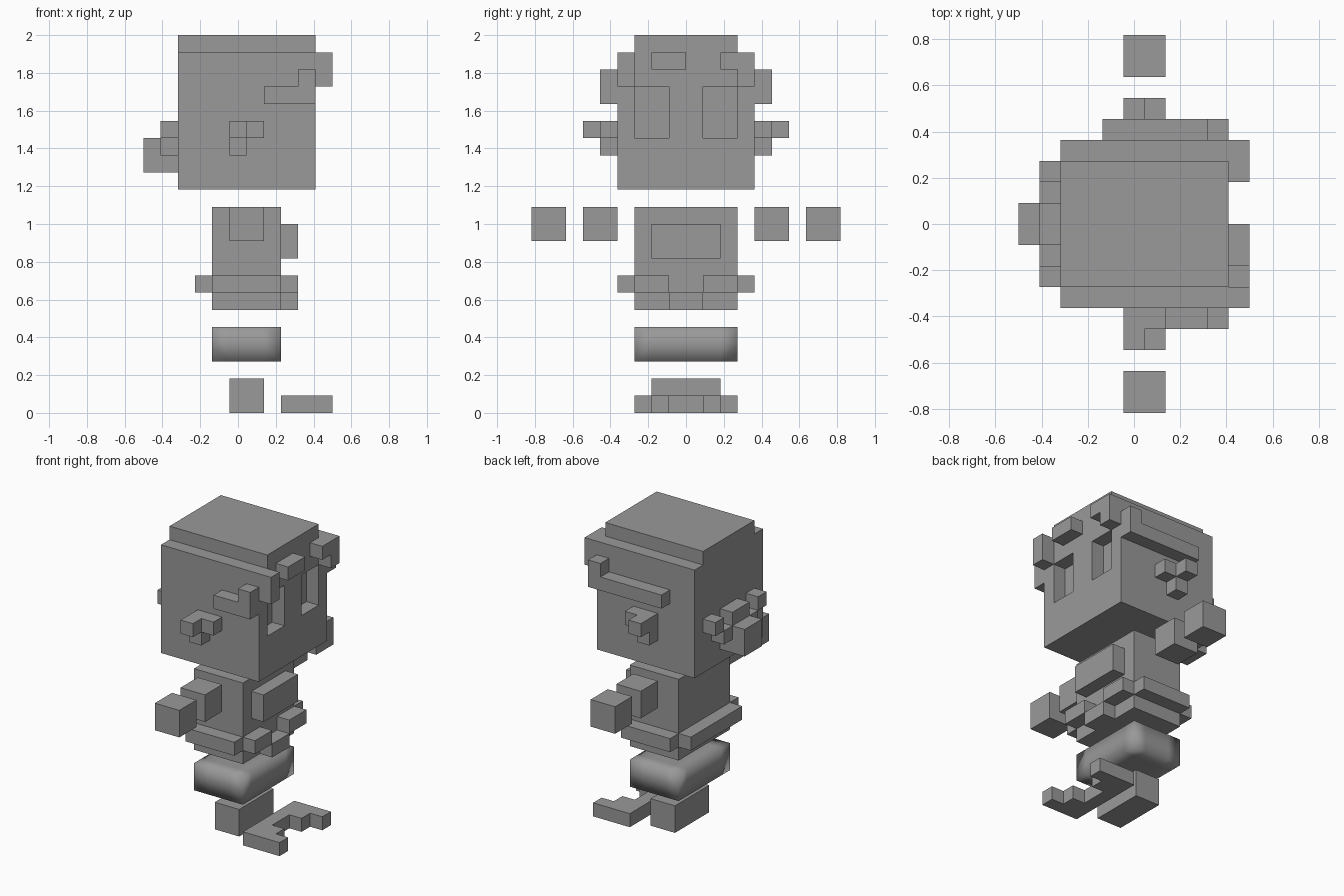
import bpy, bmesh, math

if "Cube" in bpy.data.objects:
    bpy.data.objects.remove(bpy.data.objects["Cube"])

U = 1 / 11  # one block

mat = bpy.data.materials.new("grey")
mat.diffuse_color = (0.32, 0.32, 0.32, 1)
mat.use_nodes = True
mat.node_tree.nodes["Principled BSDF"].inputs["Base Color"].default_value = mat.diffuse_color


def cells(boxes):
    """Unit blocks filling boxes given as (x0, x1, y0, y1, z0, z1)."""
    return {(x, y, z) for x0, x1, y0, y1, z0, z1 in boxes
            for x in range(x0, x1) for y in range(y0, y1) for z in range(z0, z1)}


def part(name, boxes, cuts=(), smooth=False):
    """Blocky part: only the outer skin of the joined boxes is built."""
    solid = cells(boxes) - cells(cuts)
    bm = bmesh.new()
    verts = {}

    def vert(p):
        if p not in verts:
            verts[p] = bm.verts.new(((p[0] - 0.5) * U, p[1] * U, p[2] * U))
        return verts[p]

    for c in solid:
        for axis in range(3):
            for side in (0, 1):
                n = list(c)
                n[axis] += 2 * side - 1
                if tuple(n) in solid:
                    continue
                a, b = (axis + 1) % 3, (axis + 2) % 3
                loop = []
                for da, db in ((0, 0), (1, 0), (1, 1), (0, 1)):
                    p = list(c)
                    p[axis] += side
                    p[a] += da
                    p[b] += db
                    loop.append(vert(tuple(p)))
                bm.faces.new(loop if side else loop[::-1])
    # join the flat faces into large panels
    bmesh.ops.dissolve_limit(bm, angle_limit=math.radians(1),
                             verts=bm.verts[:], edges=bm.edges[:])
    for f in bm.faces:
        f.smooth = smooth
    me = bpy.data.meshes.new(name)
    bm.to_mesh(me)
    bm.free()
    me.materials.append(mat)
    ob = bpy.data.objects.new(name, me)
    bpy.context.collection.objects.link(ob)
    return ob


def pair(name, boxes):
    """Part on the +y side and its mirror image on the -y side."""
    part("left_" + name, boxes)
    part("right_" + name, [(a, b, -d, -c, e, f) for a, b, c, d, e, f in boxes])


# head with raised crown and sunken eyes
part("head", [(-3, 5, -4, 4, 13, 21), (-3, 5, -3, 3, 21, 22)],
     cuts=[(4, 5, -3, -1, 16, 19), (4, 5, 1, 3, 16, 19)])

# hair on the brow and sides
part("right_fringe", [(5, 6, -4, -3, 19, 21)])
part("middle_fringe", [(5, 6, -2, 0, 20, 21)])
part("left_fringe", [(5, 6, 2, 4, 20, 21), (5, 6, 3, 4, 19, 20)])
part("right_side_hair", [(2, 5, -5, -4, 18, 19), (4, 5, -5, -4, 19, 20)])
part("left_side_hair", [(-1, 5, 4, 5, 18, 19), (4, 5, 4, 5, 19, 20)])

# ears
pair("ear", [(0, 2, 4, 5, 16, 17), (0, 1, 4, 6, 16, 17), (0, 1, 4, 5, 15, 16)])

# knot at the back of the head
part("hair_knot", [(-4, -3, -1, 1, 14, 17), (-5, -4, -1, 1, 14, 16)])
pair("knot_tie", [(-4, -3, 2, 3, 16, 17), (-4, -3, 1, 2, 15, 16)])

# torso, chest plate and sagging belt
part("torso", [(-1, 3, -3, 3, 6, 12)])
part("chest_plate", [(3, 4, -2, 2, 9, 11)])
part("back_belt", [(-2, -1, -3, 3, 7, 8)])
pair("side_belt", [(-1, 3, 3, 4, 7, 8)])
pair("front_belt", [(3, 4, 1, 3, 7, 8)])
part("belt_buckle", [(3, 4, -1, 1, 6, 7)])

# floating arms
pair("upper_arm", [(0, 2, 4, 6, 10, 12)])
pair("hand", [(0, 2, 7, 9, 10, 12)])

# soft-shaded hips
part("hips", [(-1, 3, -3, 3, 3, 5)], smooth=True)

# leg block and forked foot
part("leg", [(0, 2, -2, 2, 0, 2)])
part("foot", [(3, 4, -3, 3, 0, 1)] +
     [b for s in (-1, 1) for b in ((4, 5, min(s, 3 * s), max(s, 3 * s), 0, 1),
                                   (5, 6, min(2 * s, 3 * s), max(2 * s, 3 * s), 0, 1))])
